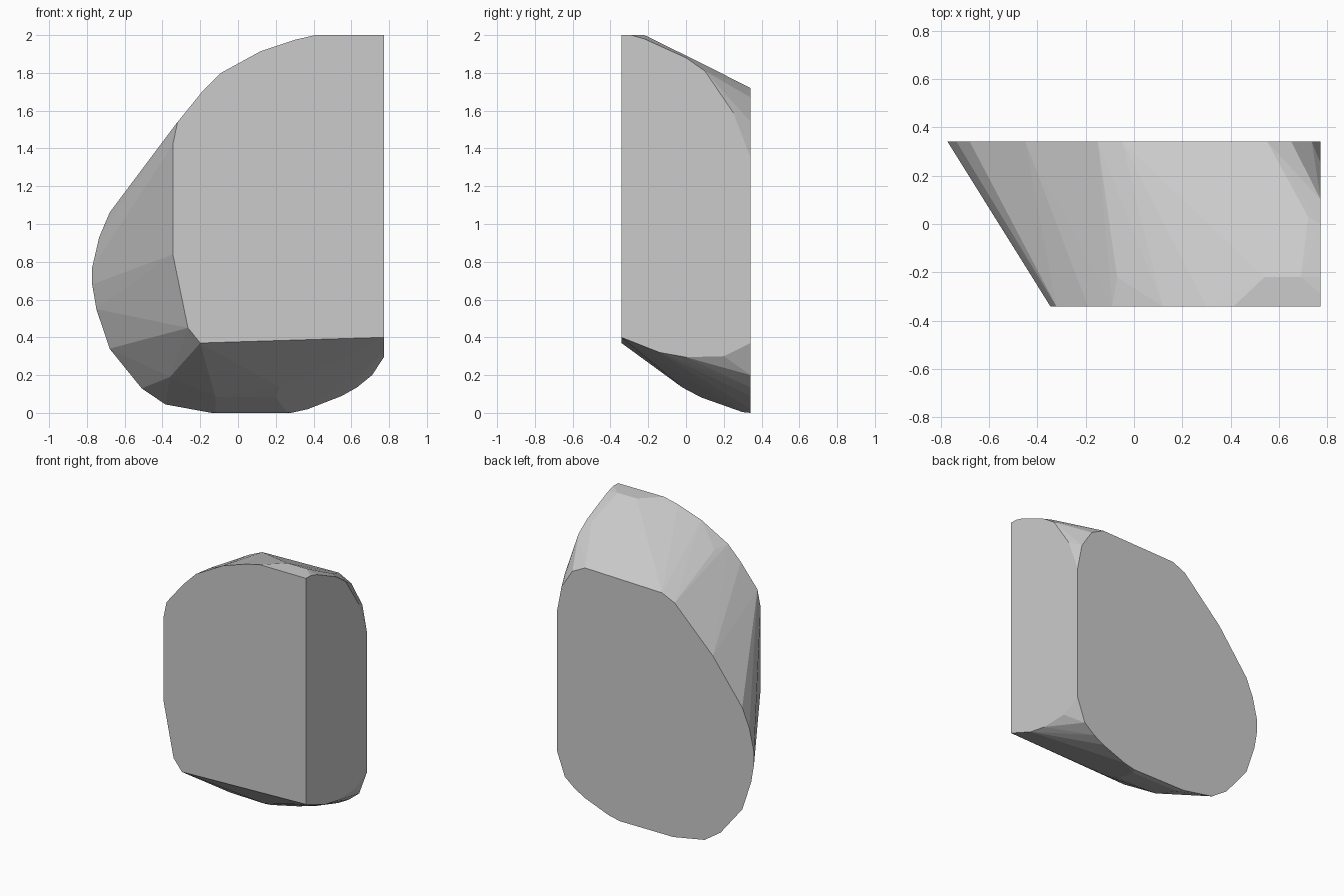
import bpy, bmesh, math

HALF_DEPTH = 0.342
SIDE_X = 0.772

# outline of the flat front cut (x, z)
front = [(-0.345, 0.84), (-0.345, 1.42), (-0.32, 1.54), (-0.19, 1.70), (-0.09, 1.80),
         (0.12, 1.915), (0.30, 1.975), (0.41, 2.0), (SIDE_X, 2.0), (SIDE_X, 0.40),
         (-0.20, 0.37), (-0.265, 0.45)]

# outline of the flat back cut (x, z)
back = [(SIDE_X, 1.35), (0.735, 1.54), (0.65, 1.67), (0.55, 1.72), (-0.05, 1.705),
        (-0.15, 1.66), (-0.45, 1.365), (-0.68, 1.06), (-0.735, 0.93), (-0.772, 0.77),
        (-0.772, 0.68), (-0.75, 0.55), (-0.68, 0.34), (-0.51, 0.13), (-0.385, 0.045),
        (-0.14, 0.0), (0.28, 0.0), (0.37, 0.02), (0.55, 0.09), (0.63, 0.135),
        (0.71, 0.20), (SIDE_X, 0.37)]

# outline of the flat right cut (y, z)
right = [(-0.29, 2.0), (-0.22, 1.98), (0.0, 1.88), (0.10, 1.81), (0.25, 1.59),
         (0.20, 0.30), (0.0, 0.295), (-0.14, 0.32)]

# corners of the rough top and underside (x, y, z)
rough = [(0.54, -0.22, 2.0), (0.69, -0.22, 2.0), (0.72, 0.03, 1.877),
         (-0.07, -0.22, 1.80), (0.44, -0.26, 0.345), (0.22, -0.02, 0.135),
         (0.20, 0.08, 0.082), (-0.12, 0.08, 0.085), (-0.36, 0.06, 0.19),
         (0.26, 0.30, 0.004), (-0.12, 0.30, 0.004)]

points = ([(x, -HALF_DEPTH, z) for x, z in front]
          + [(x, HALF_DEPTH, z) for x, z in back]
          + [(SIDE_X, y, z) for y, z in right] + rough)

# wrap the cuts and corners into one faceted chunk
bm = bmesh.new()
for p in points:
    bm.verts.new(p)
hull = bmesh.ops.convex_hull(bm, input=bm.verts)
loose = [v for v in bm.verts if not v.link_faces]
bmesh.ops.delete(bm, geom=loose, context='VERTS')
bmesh.ops.dissolve_limit(bm, angle_limit=math.radians(0.5), verts=bm.verts, edges=bm.edges)
bmesh.ops.recalc_face_normals(bm, faces=bm.faces)

mesh = bpy.data.meshes.new("rock_chunk")
bm.to_mesh(mesh)
bm.free()
rock = bpy.data.objects.new("rock_chunk", mesh)
bpy.context.collection.objects.link(rock)
